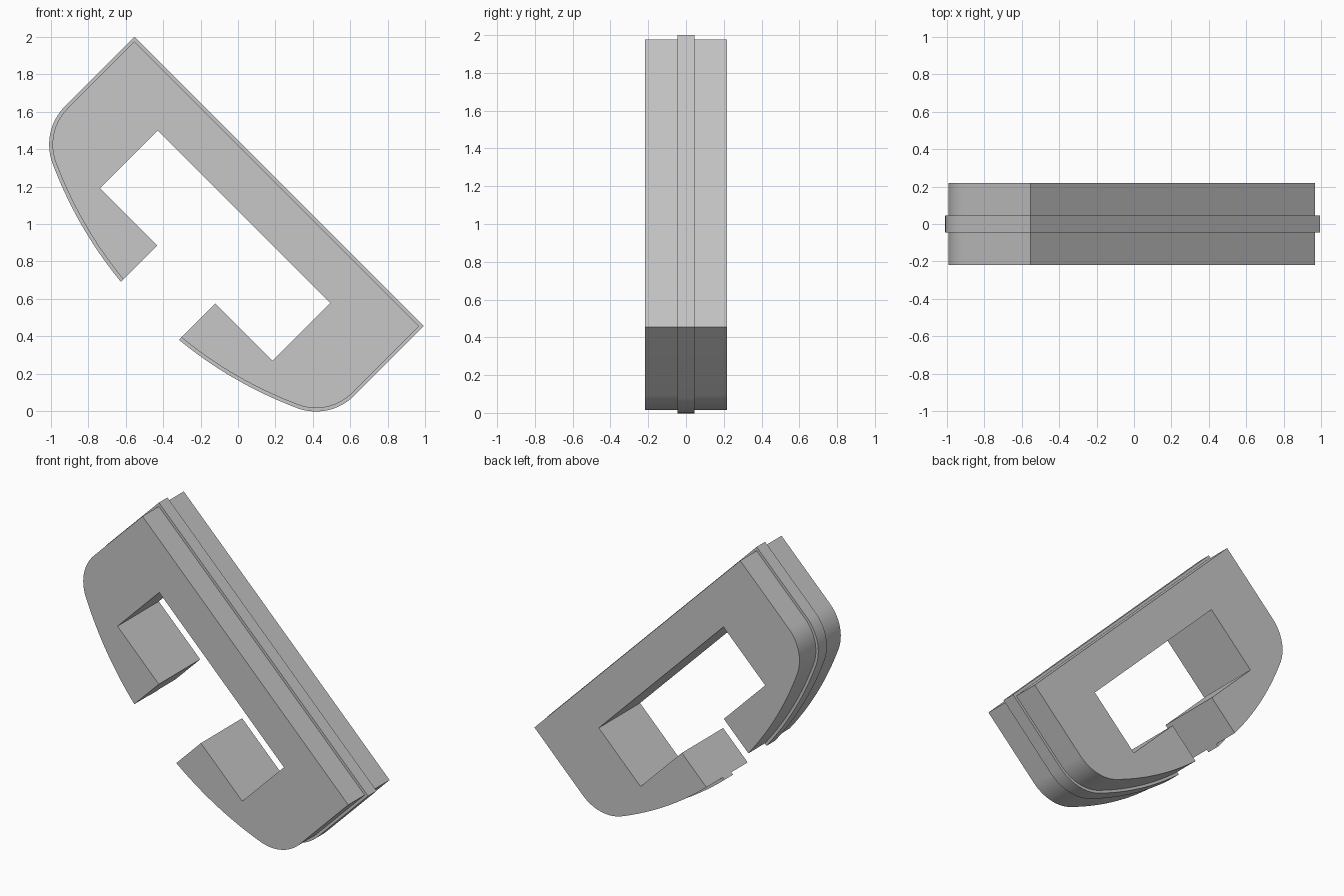
import bpy, bmesh
from math import sin, cos, asin, atan2, sqrt, radians

cube = bpy.data.objects.get("Cube")
if cube:
    bpy.data.objects.remove(cube, do_unlink=True)

# Clip dimensions in its own frame: u along the spine, v away from the arms
HALF = 1.094         # half length of the spine
SIDE = -0.525        # where the straight sides end
FILLET = 0.29        # shoulder radius
RISE = 1.775         # centre of the large arc above SIDE
GAP = 0.2195         # half width of the mouth
LIP = 0.018          # how far the rib stands proud
POCKET_U, POCKET_TOP, POCKET_LOW = 0.652, -0.267, -0.703

grey = bpy.data.materials.new("light grey")
grey.use_nodes = True
colour = (0.57, 0.57, 0.57, 1)
grey.diffuse_color = colour
grey.node_tree.nodes["Principled BSDF"].inputs["Base Color"].default_value = colour


def mirrored(half):
    """Right half followed by its mirror image, as one continuous path."""
    return half + [(-u, v) for u, v in reversed(half)]


def outer_path(inset):
    """Outside edge from one arm tip, round the spine, to the other tip."""
    cu, cv = HALF - FILLET, SIDE + RISE
    big = sqrt(cu ** 2 + RISE ** 2) + FILLET - inset
    small = FILLET - inset
    start, join = asin(GAP / big), atan2(cu, RISE)
    half = []
    for i in range(24):
        a = start + (join - start) * i / 24
        half.append((big * sin(a), cv - big * cos(a)))
    for i in range(17):
        a = join + (radians(90) - join) * i / 16
        half.append((cu + small * sin(a), SIDE - small * cos(a)))
    half.append((HALF - inset, -inset))
    return mirrored(half)


def extrude(name, outline, depth):
    """Turn the outline upright at 45 degrees and thicken it about y = 0."""
    bm = bmesh.new()
    s = sqrt(0.5)
    verts = [bm.verts.new((0.22 + (u + v) * s, -depth, 1.2275 + (v - u) * s))
             for u, v in outline]
    face = bm.faces.new(verts)
    new = bmesh.ops.extrude_face_region(bm, geom=[face])["geom"]
    bmesh.ops.translate(bm, vec=(0, 2 * depth, 0),
                        verts=[g for g in new if isinstance(g, bmesh.types.BMVert)])
    bmesh.ops.recalc_face_normals(bm, faces=bm.faces)
    mesh = bpy.data.meshes.new(name)
    bm.to_mesh(mesh)
    bm.free()
    mesh.materials.append(grey)
    obj = bpy.data.objects.new(name, mesh)
    bpy.context.collection.objects.link(obj)
    bpy.ops.object.select_all(action="DESELECT")
    obj.select_set(True)
    bpy.context.view_layer.objects.active = obj
    bpy.ops.object.shade_smooth_by_angle(angle=radians(20))


# Body with its rectangular pocket and open mouth
pocket = mirrored([(GAP, POCKET_LOW), (POCKET_U, POCKET_LOW), (POCKET_U, POCKET_TOP)])
body_edge = outer_path(LIP)
extrude("clip_body", body_edge + pocket[::-1], 0.218)

# Narrow raised rib running round the outside
extrude("outer_rib", outer_path(0) + body_edge[::-1], 0.045)
